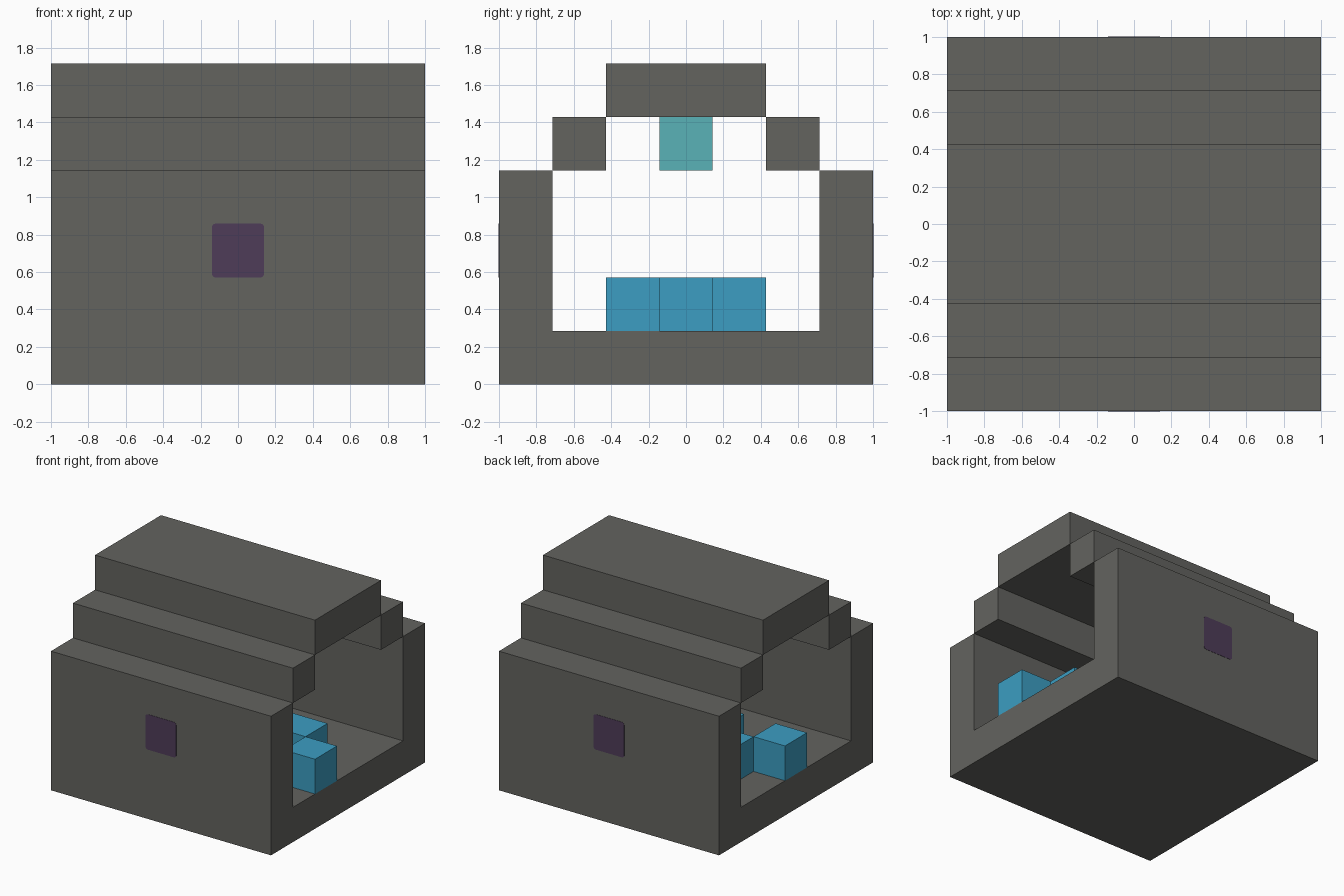
import bpy
import bmesh

cube = bpy.data.objects.get("Cube")
if cube:
    bpy.data.objects.remove(cube, do_unlink=True)

U = 2 / 7  # side of one block


def linear(c):
    c /= 255
    return c / 12.92 if c <= 0.04045 else ((c + 0.055) / 1.055) ** 2.4


def material(name, *rgb):
    colour = [linear(c) for c in rgb] + [1]
    mat = bpy.data.materials.new(name)
    mat.diffuse_color = colour
    mat.use_nodes = True
    bsdf = mat.node_tree.nodes["Principled BSDF"]
    bsdf.inputs["Base Color"].default_value = colour
    bsdf.inputs["Roughness"].default_value = 0.9
    return mat


stone = material("grey stone", 99, 99, 95)
blue = material("bright blue", 60, 157, 194)
teal = material("pale teal", 90, 178, 183)
purple = material("dark purple", 78, 60, 88)


def prism(name, profile, x0, x1, mat):
    """Extrude a (y, z) profile, counted in blocks, from x0 to x1."""
    bm = bmesh.new()
    verts = [bm.verts.new(((x0 - 3.5) * U, (y - 3.5) * U, z * U)) for y, z in profile]
    face = bm.faces.new(verts)
    moved = bmesh.ops.extrude_face_region(bm, geom=[face])["geom"]
    bmesh.ops.translate(bm, vec=((x1 - x0) * U, 0, 0),
                        verts=[v for v in moved if isinstance(v, bmesh.types.BMVert)])
    bmesh.ops.recalc_face_normals(bm, faces=bm.faces)
    return finish(name, bm, mat)


def finish(name, bm, mat):
    mesh = bpy.data.meshes.new(name)
    bm.to_mesh(mesh)
    bm.free()
    mesh.materials.append(mat)
    obj = bpy.data.objects.new(name, mesh)
    bpy.context.collection.objects.link(obj)
    return obj


def box(name, x0, x1, y0, y1, z0, z1, mat):
    return prism(name, [(y0, z0), (y1, z0), (y1, z1), (y0, z1)], x0, x1, mat)


# Floor with its two long walls
prism("floor_and_walls", [(0, 0), (7, 0), (7, 4), (6, 4), (6, 1), (1, 1), (1, 4), (0, 4)],
      0, 7, stone)

# Stepped roof
box("front_roof_step", 0, 7, 1, 2, 4, 5, stone)
box("back_roof_step", 0, 7, 5, 6, 4, 5, stone)
box("roof_top", 0, 7, 2, 5, 5, 6, stone)

# Winding row of blocks on the floor
for i, row in enumerate([3, 4, 3, 2, 3, 3, 2]):
    box(f"floor_block_{i + 1}", i, i + 1, row, row + 1, 1, 2, blue)

# Block hanging under the roof
box("hanging_block", 3, 4, 3, 4, 4, 5, teal)


# Thin rounded panels on the outside of both walls
def panel(name, side):
    bm = bmesh.new()
    bmesh.ops.create_cube(bm, size=1)
    bmesh.ops.scale(bm, vec=(0.28, 0.004, 0.29), verts=bm.verts)
    corners = [e for e in bm.edges if abs(e.verts[0].co.y - e.verts[1].co.y) > 0.002]
    bmesh.ops.bevel(bm, geom=corners, offset=0.022, segments=3, profile=0.5,
                    affect='EDGES')
    bmesh.ops.translate(bm, vec=(0, side, 0.715), verts=bm.verts)
    finish(name, bm, purple)


panel("front_panel", -1)
panel("back_panel", 1)
